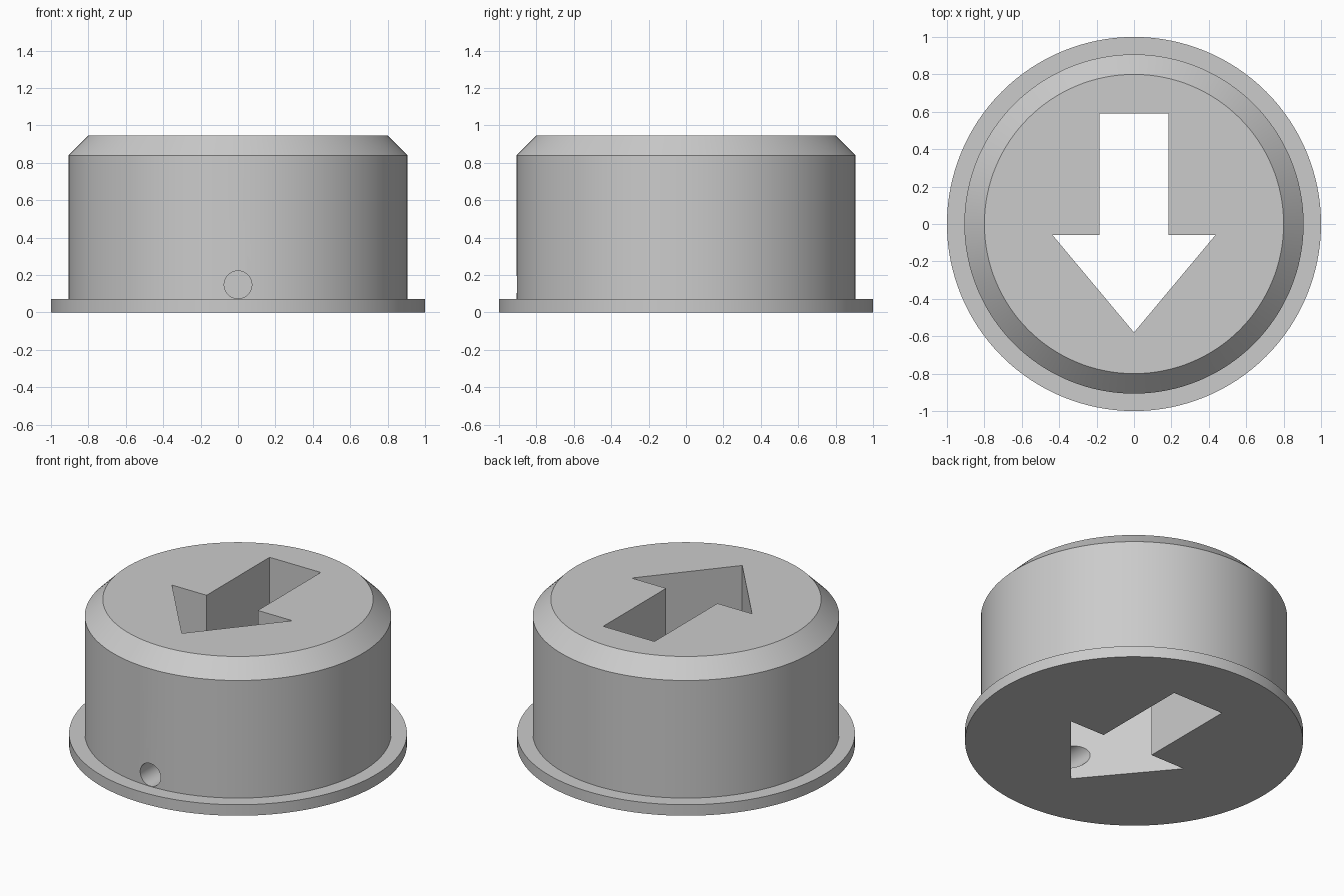
import bpy, bmesh, math
from mathutils import Matrix

cube = bpy.data.objects.get("Cube")
if cube:
    bpy.data.objects.remove(cube, do_unlink=True)

SEGMENTS = 128

grey = bpy.data.materials.new("plain grey")
grey.use_nodes = True
colour = (0.6, 0.6, 0.6, 1)
grey.diffuse_color = colour
grey.node_tree.nodes["Principled BSDF"].inputs["Base Color"].default_value = colour


def add_object(name, bm):
    bmesh.ops.recalc_face_normals(bm, faces=bm.faces)
    mesh = bpy.data.meshes.new(name)
    bm.to_mesh(mesh)
    bm.free()
    mesh.materials.append(grey)
    obj = bpy.data.objects.new(name, mesh)
    bpy.context.collection.objects.link(obj)
    return obj


def lathe(name, profile):
    """Solid of revolution from (radius, height) points, capped at both ends."""
    bm = bmesh.new()
    angles = [2 * math.pi * i / SEGMENTS for i in range(SEGMENTS)]
    rings = [[bm.verts.new((r * math.cos(a), r * math.sin(a), z)) for a in angles]
             for r, z in profile]
    for low, high in zip(rings, rings[1:]):
        for i in range(SEGMENTS):
            j = (i + 1) % SEGMENTS
            bm.faces.new((low[i], low[j], high[j], high[i]))
    bm.faces.new(rings[0])
    bm.faces.new(rings[-1])
    return add_object(name, bm)


def prism(name, outline, bottom, top):
    bm = bmesh.new()
    face = bm.faces.new([bm.verts.new((x, y, bottom)) for x, y in outline])
    extruded = bmesh.ops.extrude_face_region(bm, geom=[face])["geom"]
    verts = [v for v in extruded if isinstance(v, bmesh.types.BMVert)]
    bmesh.ops.translate(bm, verts=verts, vec=(0, 0, top - bottom))
    return add_object(name, bm)


def cut(target, cutter):
    cutter.hide_render = True
    mod = target.modifiers.new("cut", "BOOLEAN")
    mod.operation = "DIFFERENCE"
    mod.solver = "EXACT"
    mod.object = cutter
    bpy.context.view_layer.objects.active = target
    bpy.ops.object.modifier_apply(modifier=mod.name)
    bpy.data.objects.remove(cutter, do_unlink=True)


# Flanged round body with a chamfered top edge
body = lathe("flanged_body", [(1, 0), (1, 0.072), (0.907, 0.072),
                              (0.907, 0.84), (0.8, 0.947)])

# Arrow-shaped opening right through the body, pointing to the front
half = [(0.185, 0.59), (0.185, -0.06), (0.435, -0.06)]
arrow = half + [(0, -0.58)] + [(-x, y) for x, y in reversed(half)]
cut(body, prism("arrow_cutter", arrow, -0.2, 1.2))

# Small round hole from the front wall into the arrow tip
bm = bmesh.new()
bmesh.ops.create_cone(bm, cap_ends=True, segments=48, radius1=0.074, radius2=0.074,
                      depth=0.8, matrix=Matrix.Translation((0, -0.8, 0.148))
                      @ Matrix.Rotation(math.pi / 2, 4, "X"))
cut(body, add_object("hole_cutter", bm))

# Smooth round walls, sharp edges
bpy.ops.object.select_all(action="DESELECT")
body.select_set(True)
bpy.context.view_layer.objects.active = body
bpy.ops.object.shade_smooth_by_angle(angle=math.radians(30))
